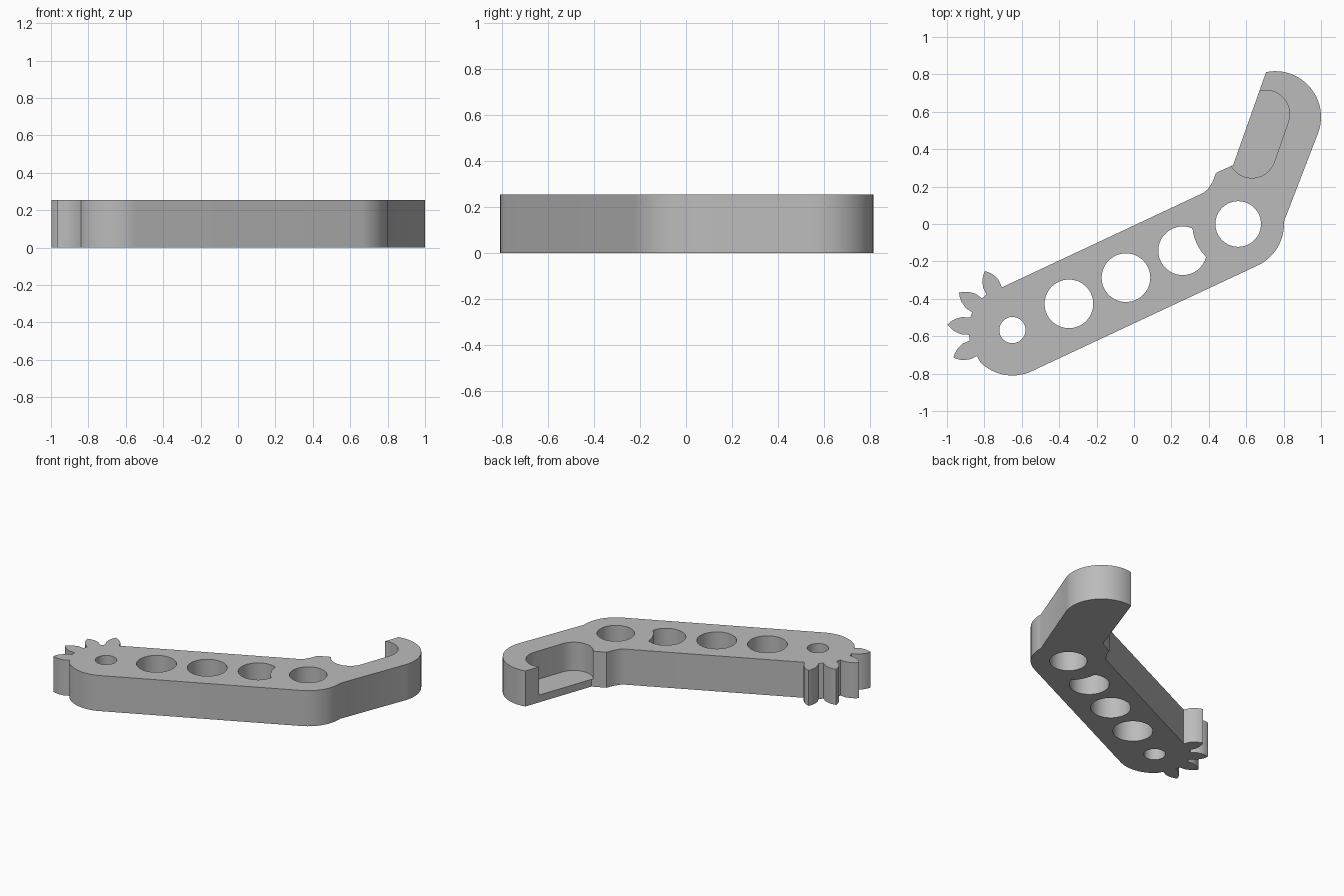
import bpy
import bmesh
from math import cos, sin, radians
from mathutils import Vector

if "Cube" in bpy.data.objects:
    bpy.data.objects.remove(bpy.data.objects["Cube"], do_unlink=True)

HEIGHT = 0.255
FLOOR = 0.052
BOSS = 0.245
GEAR = Vector((-0.65, -0.567))
PIVOT = Vector((0.557, 0.0))
TIP = Vector((0.755, 0.572))

grey = bpy.data.materials.new("plain grey")
grey.use_nodes = True
grey.diffuse_color = (0.5, 0.5, 0.5, 1)
grey.node_tree.nodes["Principled BSDF"].inputs["Base Color"].default_value = (0.5, 0.5, 0.5, 1)


def polar(centre, radius, degrees):
    a = radians(degrees)
    return centre + radius * Vector((cos(a), sin(a)))


def arc(centre, radius, start, end, steps=16):
    return [polar(centre, radius, start + (end - start) * i / steps) for i in range(steps + 1)]


def circle(centre, radius, steps=64):
    return arc(centre, radius, 0, 360, steps)[:-1]


def prism(name, outline, bottom, top):
    bm = bmesh.new()
    face = bm.faces.new([bm.verts.new((p[0], p[1], bottom)) for p in outline])
    new = bmesh.ops.extrude_face_region(bm, geom=[face])["geom"]
    verts = [v for v in new if isinstance(v, bmesh.types.BMVert)]
    bmesh.ops.translate(bm, verts=verts, vec=(0, 0, top - bottom))
    bmesh.ops.recalc_face_normals(bm, faces=bm.faces)
    mesh = bpy.data.meshes.new(name)
    bm.to_mesh(mesh)
    bm.free()
    mesh.materials.append(grey)
    obj = bpy.data.objects.new(name, mesh)
    bpy.context.collection.objects.link(obj)
    return obj


# Gear teeth: one pointed tooth repeated around the gear centre
tooth = [(0.235, -11.2), (0.277, -9.6), (0.312, -6), (0.335, -2.5), (0.348, 0),
         (0.335, 2.5), (0.312, 6), (0.277, 9.6), (0.235, 11.2)]
teeth = [polar(GEAR, r, 115 + 30 * k + a) for k in range(4) for r, a in tooth]

# Arm outline, anticlockwise from the teeth
outline = teeth
outline += arc(GEAR, 0.243, 225, 295.5)
outline += arc(PIVOT, BOSS, -64.5, 3)
outline += arc(TIP, BOSS, -19, 101.5, 24)
outline += [Vector(p) for p in ((0.53, 0.315), (0.438, 0.273), (0.428, 0.245),
                                (0.417, 0.22), (0.396, 0.187), (0.37, 0.166))]
arm = prism("lever_arm", outline, 0, HEIGHT)

# Round holes along the arm; the one beside the pivot stops at the pivot boss
cutters = [prism("gear_hole", circle(GEAR, 0.07), -0.1, 0.4),
           prism("pivot_hole", circle(PIVOT, 0.122), -0.1, 0.4)]
for i, centre in enumerate(((-0.348, -0.427), (-0.043, -0.287), (0.26, -0.143))):
    points = []
    for p in circle(Vector(centre), 0.13):
        away = p - PIVOT
        points.append(PIVOT + away.normalized() * max(away.length, BOSS))
    cutters.append(prism(f"lightening_hole_{i + 1}", points, -0.1, 0.4))

# Rounded recess in the hand, open on its inner side
recess = [Vector((0.6, 0.73))]
recess += arc(Vector((0.705, 0.588)), 0.127, 106, -20)
recess += arc(Vector((0.63, 0.373)), 0.127, -20, -152)
recess.append(Vector((0.45, 0.34)))
cutters.append(prism("hand_recess", recess, FLOOR, 0.4))

bpy.ops.object.select_all(action="DESELECT")
bpy.context.view_layer.objects.active = arm
arm.select_set(True)
for cutter in cutters:
    cut = arm.modifiers.new(cutter.name, "BOOLEAN")
    cut.operation = "DIFFERENCE"
    cut.solver = "EXACT"
    cut.object = cutter
    bpy.ops.object.modifier_apply(modifier=cut.name)
    bpy.data.objects.remove(cutter, do_unlink=True)

bpy.ops.object.shade_smooth_by_angle(angle=radians(25))
